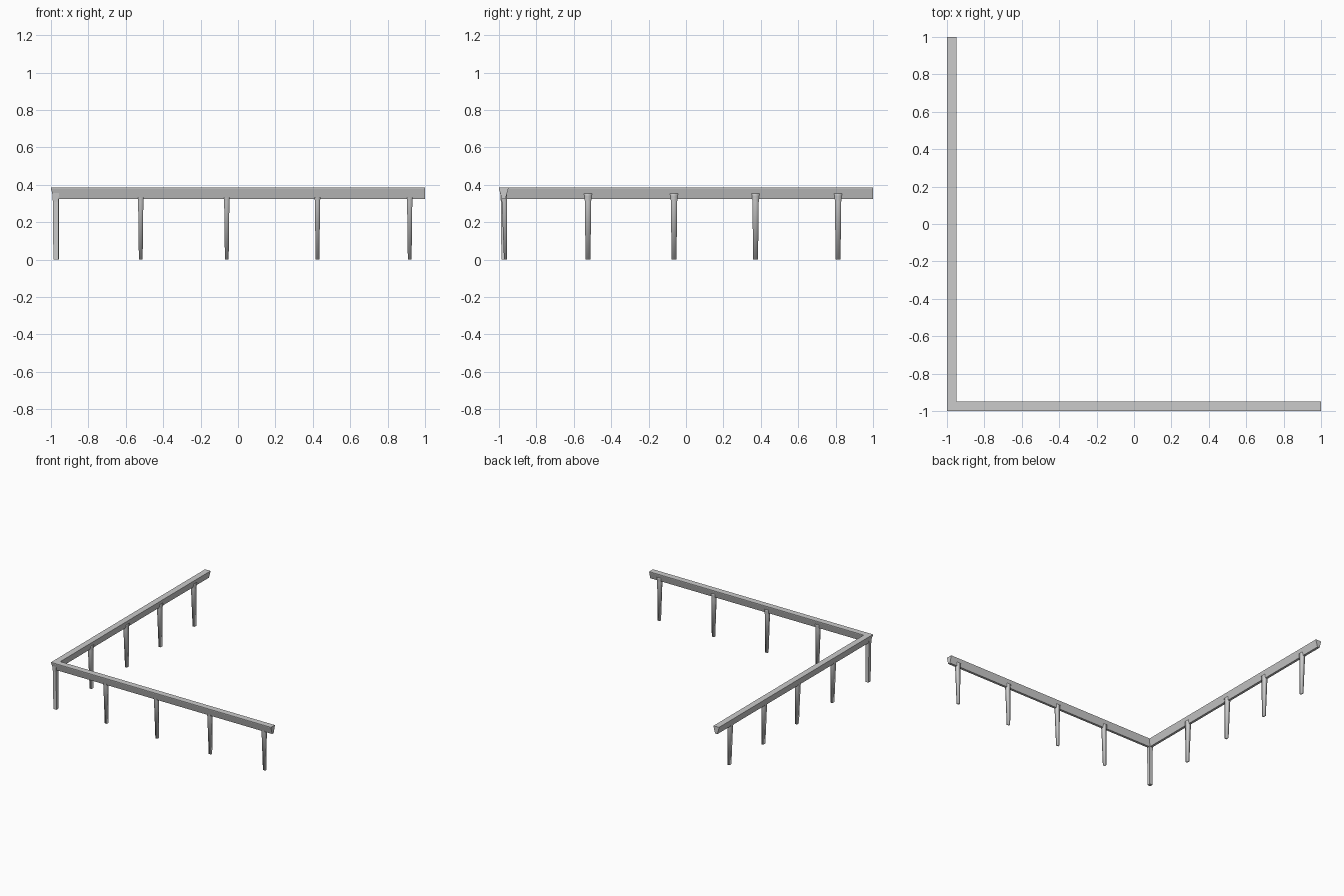
import bpy, bmesh

if "Cube" in bpy.data.objects:
    bpy.data.objects.remove(bpy.data.objects["Cube"])

C = -0.975  # centre line of both rail arms


def finish(bm, name, smooth=False):
    bmesh.ops.recalc_face_normals(bm, faces=bm.faces[:])
    mesh = bpy.data.meshes.new(name)
    bm.to_mesh(mesh)
    bm.free()
    for p in mesh.polygons:
        p.use_smooth = smooth
    obj = bpy.data.objects.new(name, mesh)
    bpy.context.collection.objects.link(obj)
    return obj


def loft(rings, name, smooth=False):
    bm = bmesh.new()
    loops = [[bm.verts.new(co) for co in ring] for ring in rings]
    n = len(loops[0])
    for a, b in zip(loops, loops[1:]):
        for i in range(n):
            j = (i + 1) % n
            bm.faces.new((a[i], a[j], b[j], b[i]))
    bm.faces.new(loops[0])
    bm.faces.new(loops[-1])
    return finish(bm, name, smooth)


# L-shaped rail: flat top, thin lip, sides tapering in to a narrow underside
profile = [(-0.025, 0.385), (-0.025, 0.379), (-0.010, 0.325),
           (0.010, 0.325), (0.025, 0.379), (0.025, 0.385)]
loft([[(1.0, C + o, z) for o, z in profile],
      [(C + o, C + o, z) for o, z in profile],
      [(C + o, 1.0, z) for o, z in profile]], "corner_rail")


# Post: rings of (z, half width along the rail, outer depth, inner depth)
def post(name, pos, along_x, wide):
    rings = []
    for z, w, outer, inner in [(0.0, 0.010, -0.973, -0.956),
                               (0.31, 0.014, -0.985, -0.957),
                               (0.34, 0.016, -0.988, -0.957),
                               (0.362, 0.020, -0.991, -0.957)]:
        w += wide
        ring = [(pos - w, outer), (pos + w, outer), (pos + w, inner), (pos - w, inner)]
        rings.append([(a, d, z) if along_x else (d, a, z) for a, d in ring])
    loft(rings, name, True)


for i, x in enumerate([-0.52, -0.06, 0.425, 0.918]):
    post(f"front_post_{i + 1}", x, True, 0.0)
for i, y in enumerate([-0.524, -0.064, 0.372, 0.813]):
    post(f"side_post_{i + 1}", y, False, 0.003)

# Corner post: almost straight, flared where it meets the rail
corner = []
for z, lo, hi in [(0.0, -0.987, -0.960), (0.31, -0.990, -0.960), (0.362, -0.994, -0.957)]:
    corner.append([(lo, lo, z), (hi, lo, z), (hi, hi, z), (lo, hi, z)])
loft(corner, "corner_post")
